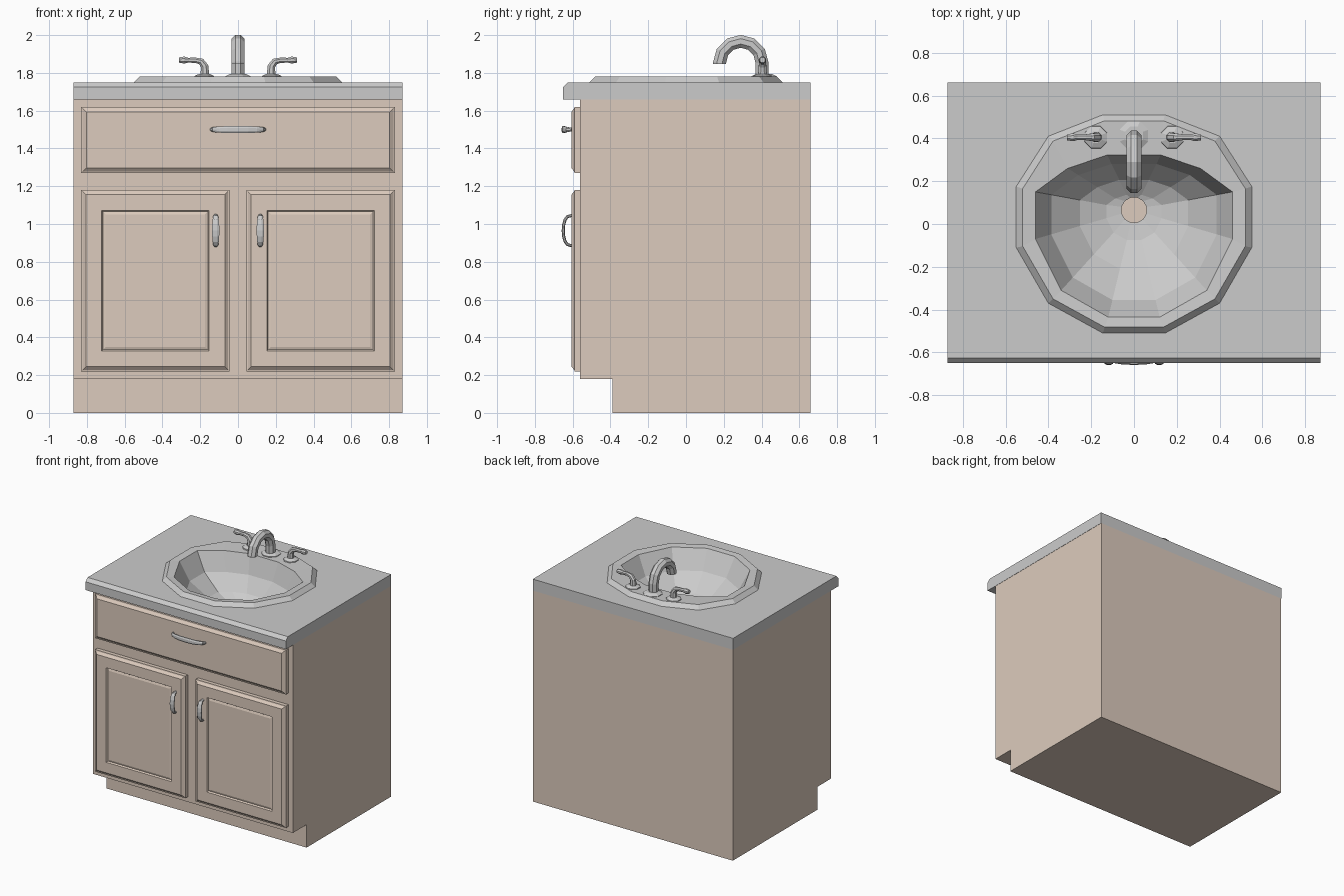
import bpy, bmesh, math
from mathutils import Vector

if "Cube" in bpy.data.objects:
    bpy.data.objects.remove(bpy.data.objects["Cube"])


def material(name, rgb):
    m = bpy.data.materials.new(name)
    m.diffuse_color = (*rgb, 1)
    m.use_nodes = True
    m.node_tree.nodes["Principled BSDF"].inputs["Base Color"].default_value = m.diffuse_color
    return m


WOOD = material("wood", (0.72, 0.60, 0.51))
STONE = material("stone", (0.62, 0.62, 0.62))


def make(name, bm, mat=None, recalc=True):
    if recalc:
        bmesh.ops.recalc_face_normals(bm, faces=bm.faces[:])
    me = bpy.data.meshes.new(name)
    bm.to_mesh(me)
    bm.free()
    ob = bpy.data.objects.new(name, me)
    bpy.context.collection.objects.link(ob)
    if mat:
        me.materials.append(mat)
    return ob


def loft(name, rings, mat=None, cap_start=True, cap_end=True, recalc=True):
    """Skin a list of closed rings with quads."""
    bm = bmesh.new()
    vs = [[bm.verts.new(p) for p in r] for r in rings]
    n = len(vs[0])
    for a, b in zip(vs, vs[1:]):
        for i in range(n):
            j = (i + 1) % n
            bm.faces.new((a[i], a[j], b[j], b[i]))
    if cap_start:
        bm.faces.new(vs[0][::-1])
    if cap_end:
        bm.faces.new(vs[-1])
    return make(name, bm, mat, recalc)


def extrude_x(name, profile, half, mat):
    return loft(name, [[(x, y, z) for y, z in profile] for x in (-half, half)], mat)


def tube(name, pts, radii, normal, sides=8):
    """Sweep an elliptical section along a planar path; radii = (along normal, in plane)."""
    pts, n = [Vector(p) for p in pts], Vector(normal)
    rings = []
    for i, p in enumerate(pts):
        ins = (p - pts[i - 1]).normalized() if i else Vector()
        out = (pts[i + 1] - p).normalized() if i < len(pts) - 1 else Vector()
        side = (ins + out).normalized().cross(n)
        a, b = radii[i]
        rings.append([p + n * a * math.cos(t) + side * b * math.sin(t)
                      for t in (math.tau * (k + 0.5) / sides for k in range(sides))])
    return loft(name, rings)


def panel(name, x0, x1, z0, z1, steps):
    """Nested rectangles (inset, y) forming a moulded front."""
    return loft(name, [[(x0 + d, y, z0 + d), (x1 - d, y, z0 + d),
                        (x1 - d, y, z1 - d), (x0 + d, y, z1 - d)] for d, y in steps], WOOD)


def disc(name, x, y, levels, sides=8):
    return loft(name, [[(x + r * math.cos(t), y + r * math.sin(t), z)
                        for t in (math.tau * (k + 0.5) / sides for k in range(sides))]
                       for r, z in levels])


# Cabinet body with toe kick, open under the counter
body = extrude_x("cabinet_body", [(-0.56, 1.66), (-0.56, 0.18), (-0.39, 0.18),
                                  (-0.39, 0), (0.66, 0), (0.66, 1.66)], 0.87, WOOD)
bm = bmesh.new()
bm.from_mesh(body.data)
bmesh.ops.delete(bm, geom=[f for f in bm.faces if f.normal.z > 0.9
                           and f.calc_center_median().z > 1.6], context='FACES_ONLY')
bm.to_mesh(body.data)
bm.free()

# Sink outlines, right half mirrored to the left (counter-clockwise)
def mirrored(half):
    return half + [(-x, y) for x, y in reversed(half)]


outer = mirrored([(0.145, -0.51), (0.40, -0.37), (0.55, -0.11),
                  (0.55, 0.175), (0.40, 0.41), (0.145, 0.51)])
inner = mirrored([(0.12, -0.435), (0.34, -0.31), (0.46, -0.07),
                  (0.46, 0.15), (0.31, 0.26), (0.125, 0.322)])
DRAIN = (0, 0.065)


def scaled(outline, s, z, c=(0, 0)):
    return [(c[0] + (x - c[0]) * s, c[1] + (y - c[1]) * s, z) for x, y in outline]


# Countertop with the sink opening cut out
counter = extrude_x("countertop", [(-0.65, 1.66), (0.66, 1.66), (0.66, 1.75),
                                   (-0.625, 1.75), (-0.65, 1.725)], 0.872, STONE)
cutter = loft("sink_cutter", [scaled(outer, 0.95, 1.6), scaled(outer, 0.95, 1.85)])
cutter.hide_render = True
mod = counter.modifiers.new("sink_opening", 'BOOLEAN')
mod.operation, mod.object, mod.solver = 'DIFFERENCE', cutter, 'EXACT'
bpy.context.view_layer.objects.active = counter
bpy.ops.object.modifier_apply(modifier=mod.name)
bpy.data.objects.remove(cutter)

# Sink rim and faceted basin with an open drain
rings = [scaled(outer, 1, 1.75), scaled(outer, 0.945, 1.78), scaled(inner, 1, 1.775)]
rings += [scaled(inner, s, z, DRAIN) for s, z in ((0.84, 1.63), (0.55, 1.52), (0.28, 1.47))]
rings.append([(DRAIN[0] + 0.06 * math.cos(t), DRAIN[1] + 0.06 * math.sin(t), 1.46)
              for t in (math.radians(-75 + 30 * k) for k in range(12))])
loft("sink", rings, cap_start=False, cap_end=False, recalc=False)

# Drawer front and doors
panel("drawer_front", -0.83, 0.83, 1.27, 1.62,
      [(0, -0.56), (0, -0.59), (0.008, -0.592), (0.027, -0.607)])
door_steps = [(0, -0.56), (0, -0.59), (0.008, -0.592), (0.025, -0.607),
              (0.108, -0.607), (0.115, -0.595), (0.13, -0.60)]
for side, x0, x1 in (("left", -0.83, -0.045), ("right", 0.045, 0.83)):
    panel(side + "_door", x0, x1, 0.22, 1.18, door_steps)

# Bowed pulls on the drawer and doors
def pull(name, centre, along, normal, half):
    pts, radii = [], []
    for k in range(9):
        t = math.pi * k / 8
        pts.append(Vector(centre) + Vector(along) * -half * math.cos(t)
                   + Vector((0, -0.045 * math.sin(t) ** 0.7 if 0 < k < 8 else 0, 0)))
        radii.append((0.010 + 0.011 * math.sin(t), 0.009))
    tube(name, pts, radii, normal)


pull("drawer_pull", (0, -0.605, 1.50), (1, 0, 0), (0, 0, 1), 0.14)
for side, s in (("left", -1), ("right", 1)):
    pull(side + "_door_pull", (0.118 * s, -0.605, 0.965), (0, 0, 1), (1, 0, 0), 0.08)

# Faucet spout and base
arc = [(0, 0.29 + 0.112 * math.cos(math.pi * k / 6), 1.855 + 0.112 * math.sin(math.pi * k / 6))
       for k in range(7)]
path = [(0, 0.402, 1.775)] + arc + [(0, 0.178, 1.848)]
tube("faucet_spout", path, [(0.037, 0.037)] * len(path), (1, 0, 0))
disc("faucet_base", 0, 0.413, [(0.072, 1.775), (0.072, 1.782), (0.045, 1.795)])

# Hot and cold lever taps
for side, s in (("left", -1), ("right", 1)):
    disc(side + "_tap_base", 0.178 * s, 0.405, [(0.057, 1.775), (0.055, 1.784), (0.03, 1.795)])
    lever = [(0.175, 1.78), (0.177, 1.835), (0.195, 1.86), (0.225, 1.867),
             (0.265, 1.867), (0.285, 1.868), (0.312, 1.868)]
    tube(side + "_tap_lever", [(x * s, 0.405, z) for x, z in lever],
         [(r, r) for r in (0.026, 0.022, 0.019, 0.015, 0.014, 0.020, 0.015)], (0, 1, 0))
